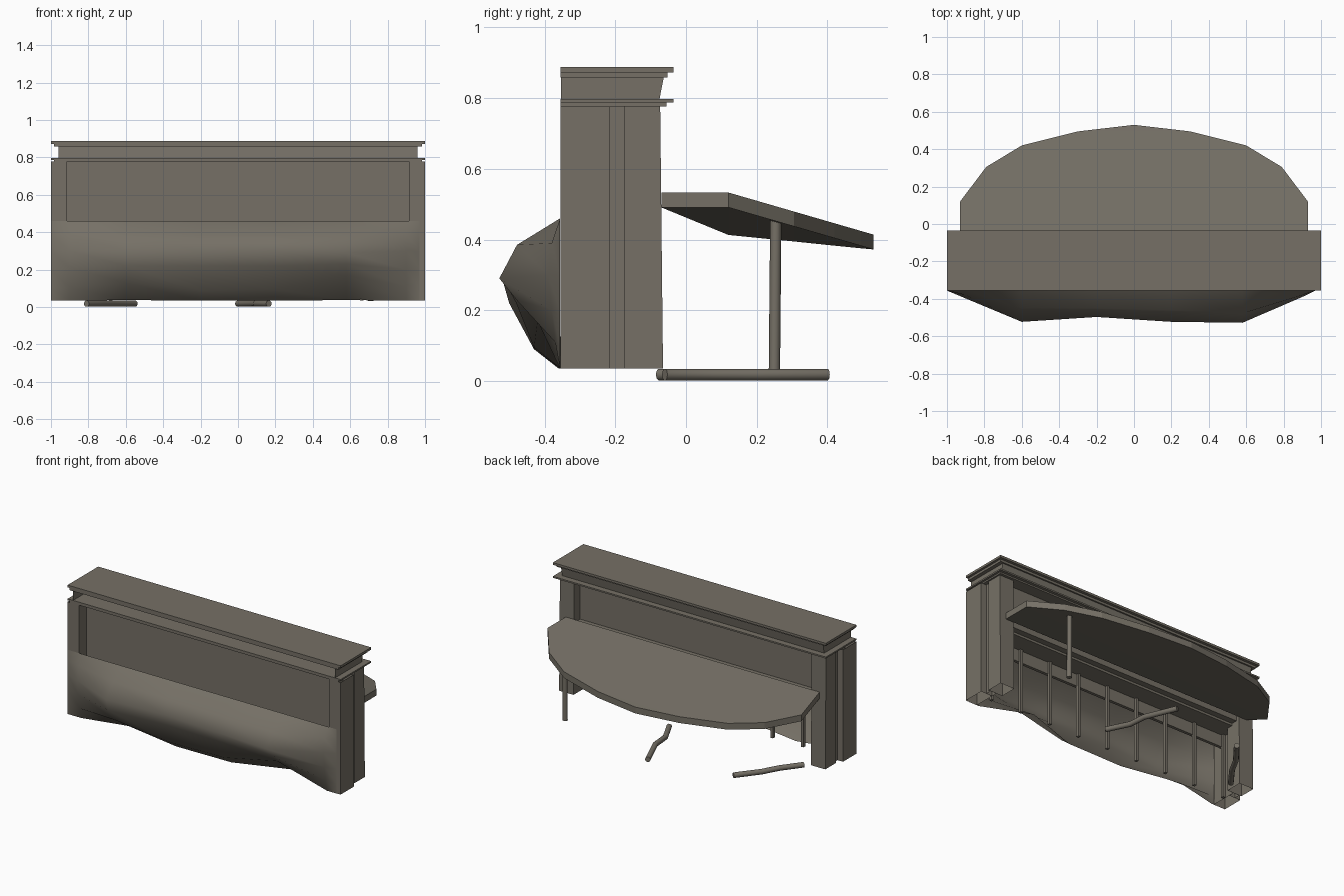
import bpy, bmesh, math
from mathutils import Vector

if "Cube" in bpy.data.objects:
    bpy.data.objects.remove(bpy.data.objects["Cube"])

mat = bpy.data.materials.new("weathered grey brown")
mat.diffuse_color = (0.18, 0.163, 0.133, 1)
mat.use_nodes = True
mat.node_tree.nodes["Principled BSDF"].inputs["Base Color"].default_value = mat.diffuse_color


def finish(name, bm, smooth=None, normals=True):
    if normals:
        bmesh.ops.recalc_face_normals(bm, faces=bm.faces)
    me = bpy.data.meshes.new(name)
    bm.to_mesh(me)
    bm.free()
    me.materials.append(mat)
    ob = bpy.data.objects.new(name, me)
    bpy.context.collection.objects.link(ob)
    if smooth:
        bpy.context.view_layer.objects.active = ob
        ob.select_set(True)
        bpy.ops.object.shade_smooth_by_angle(angle=math.radians(smooth))
        ob.select_set(False)
    return ob


def box(name, x, y, z, open_dirs=(), top_back=None):
    # block between limits; sides facing any of open_dirs are left out
    bm = bmesh.new()
    bmesh.ops.create_cube(bm, size=1)
    for v in bm.verts:
        s = [c > 0 for c in v.co]
        v.co = (x[s[0]], y[s[1]], z[s[2]])
        if top_back is not None and s[1] and s[2]:
            v.co.y = top_back
    bmesh.ops.recalc_face_normals(bm, faces=bm.faces)
    gone = [f for f in bm.faces if any(f.normal.dot(Vector(d)) > 0.9 for d in open_dirs)]
    if gone:
        bmesh.ops.delete(bm, geom=gone, context='FACES_ONLY')
    return finish(name, bm, normals=False)


def pole(name, pts, r, sides=10):
    # tube through a few points, with capped ends
    pts = [Vector(p) for p in pts]
    bm = bmesh.new()
    rings = []
    for i, p in enumerate(pts):
        d = (pts[min(i + 1, len(pts) - 1)] - pts[max(i - 1, 0)]).normalized()
        a = d.cross(Vector((0, 0, 1)) if abs(d.z) < 0.9 else Vector((1, 0, 0))).normalized()
        b = d.cross(a)
        rings.append([bm.verts.new(p + r * (math.cos(t) * a + math.sin(t) * b))
                      for t in (2 * math.pi * k / sides for k in range(sides))])
    for q, w in zip(rings, rings[1:]):
        for k in range(sides):
            n = (k + 1) % sides
            bm.faces.new((q[k], q[n], w[n], w[k]))
    bm.faces.new(rings[0])
    bm.faces.new(rings[-1])
    return finish(name, bm, 40)


UP, DOWN, FRONT, BACK = (0, 0, 1), (0, 0, -1), (0, -1, 0), (0, 1, 0)

# End pillars: two hollow posts with a recessed core between them
for side, s in (("left", -1), ("right", 1)):
    xr = sorted((s * 0.915, s * 1.0))
    box(side + "_front_post", xr, (-0.355, -0.215), (0.035, 0.777), [DOWN, UP])
    xr = sorted((s * 0.87, s * 0.975))
    box(side + "_back_post", xr, (-0.175, -0.065), (0.035, 0.777), [DOWN, UP], -0.073)
    box(side + "_post_core", sorted((s * 0.915, s * 0.96)), (-0.215, -0.175), (0.035, 0.777),
        [DOWN, UP, FRONT, BACK])

# Cornice: stepped slabs around a set-back neck that is open at the front
box("cornice_lower_step", (-0.985, 0.985), (-0.355, -0.055), (0.777, 0.787))
box("cornice_lower_slab", (-1, 1), (-0.355, -0.035), (0.787, 0.797))
box("cornice_neck", (-0.96, 0.96), (-0.354, -0.075), (0.797, 0.858),
    [FRONT, UP, DOWN], top_back=-0.063)
box("cornice_upper_step", (-0.985, 0.985), (-0.355, -0.053), (0.858, 0.873))
box("cornice_top_slab", (-1, 1), (-0.355, -0.035), (0.873, 0.888))

# Thick wall panel, its lower lip and the sill between the pillars
box("wall_panel", (-0.92, 0.92), (-0.28, -0.135), (0.46, 0.777), [UP])
box("wall_lower_lip", (-0.92, 0.92), (-0.28, -0.26), (0.38, 0.46), [UP])
box("window_sill", (-0.9, 0.9), (-0.135, -0.095), (0.475, 0.51))

# Bars under the sill
for i in range(9):
    x = 0.885 - 0.2235 * i
    box("lower_bar_%d" % (i + 1), (x - 0.009, x + 0.009), (-0.265, -0.245), (0.035, 0.46))

# Sagging sheet over the lower front: (y, z) sections lofted along x
flat = [(-.356, .46), (-.356, .39), (-.356, .3), (-.356, .2), (-.356, .1), (-.356, .035)]
sections = [
    (-1.0, flat),
    (-0.9, [(-.356, .46), (-.38, .39), (-.398, .3), (-.393, .21), (-.373, .105), (-.356, .035)]),
    (-0.6, [(-.356, .46), (-.45, .39), (-.523, .3), (-.50, .22), (-.43, .13), (-.29, .037)]),
    (-0.2, [(-.356, .46), (-.45, .385), (-.497, .3), (-.47, .22), (-.43, .09), (-.36, .035)]),
    (0.2, [(-.356, .46), (-.46, .385), (-.523, .3), (-.48, .22), (-.43, .095), (-.355, .035)]),
    (0.58, [(-.356, .46), (-.478, .385), (-.528, .29), (-.48, .23), (-.42, .17), (-.225, .037)]),
    (0.9, [(-.356, .46), (-.38, .39), (-.39, .3), (-.38, .2), (-.37, .11), (-.356, .035)]),
    (0.97, flat),
]
bm = bmesh.new()
grid = [[bm.verts.new((x, y, z)) for y, z in prof] for x, prof in sections]
for a, b in zip(grid, grid[1:]):
    for k in range(5):
        bm.faces.new((a[k], a[k + 1], b[k + 1], b[k]))
finish("sagging_front_sheet", bm, 70, normals=False)

# Drooping half-round counter, lower on the left
half = [(0.93, -0.07), (0.93, 0.12), (0.79, 0.305), (0.6, 0.42), (0.3, 0.495)]
rim = half + [(0, 0.53)] + [(-x, y) for x, y in reversed(half)]


def counter_z(x, y):
    right = 0.533 - max(0, y - 0.12) * 0.29
    left = 0.455 - max(0, y - 0.12) * 0.14 if y > 0 else 0.533
    return right + (left - right) * max(0, -x) / 0.93


bm = bmesh.new()
top, low = [[bm.verts.new((x, y, counter_z(x, y) - t)) for x, y in rim] for t in (0, 0.042)]
n = len(rim)
for ring in (top, low):
    for k in range(n // 2):          # strips across from right to left
        a, b, c, d = ring[k], ring[k + 1], ring[n - 2 - k], ring[n - 1 - k]
        quad = list(dict.fromkeys((a, b, c, d)))
        bm.faces.new(quad)
for k in range(n):
    m = (k + 1) % n
    bm.faces.new((top[k], top[m], low[m], low[k]))
finish("half_round_counter", bm)

# One standing leg and two broken legs on the floor
pole("counter_leg", [(0.71, 0.25, 0.032), (0.71, 0.254, 0.462)], 0.016)
pole("fallen_leg_middle", [(0.0, 0.40, 0.018), (0.085, 0.20, 0.018),
                           (0.095, 0.08, 0.018), (0.165, -0.06, 0.018)], 0.017)
pole("fallen_leg_left", [(-0.55, 0.29, 0.018), (-0.66, 0.15, 0.018),
                         (-0.715, 0.05, 0.018), (-0.81, -0.075, 0.018)], 0.017)
